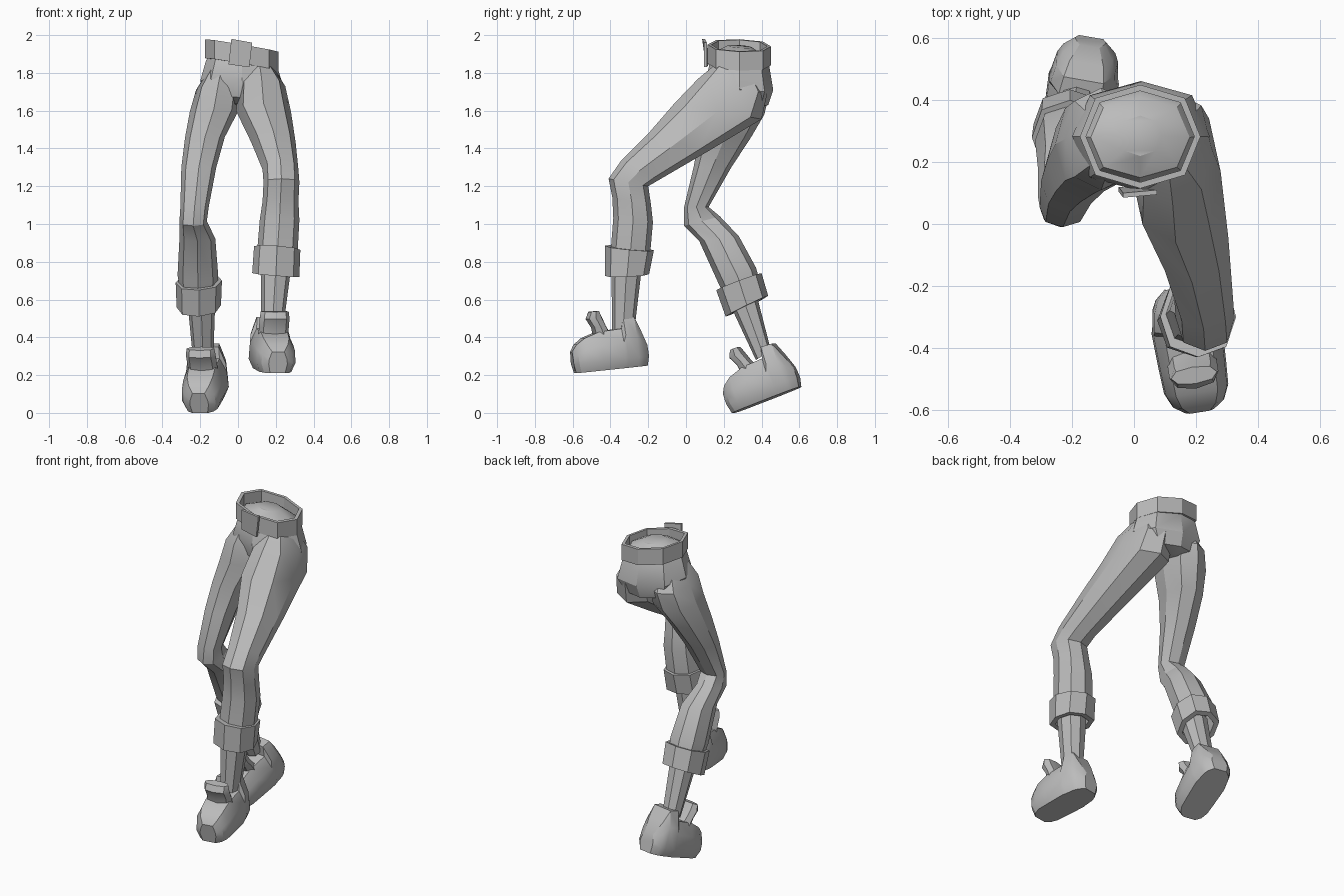
import bpy, bmesh, math
from mathutils import Matrix, Vector

cube = bpy.data.objects.get("Cube")
if cube:
    bpy.data.objects.remove(cube)

grey = bpy.data.materials.new("plain grey")
grey.use_nodes = True
GREY = (0.5, 0.5, 0.5, 1)
grey.diffuse_color = GREY
grey.node_tree.nodes["Principled BSDF"].inputs["Base Color"].default_value = GREY


def skin(name, rings, matrix=Matrix(), closed=False):
    """Bridge a list of equal point rings; cap the ends or close into a band."""
    bm = bmesh.new()
    loops = [[bm.verts.new(matrix @ Vector(p)) for p in r] for r in rings]
    pairs = list(zip(loops, loops[1:]))
    if closed:
        pairs.append((loops[-1], loops[0]))
    else:
        bm.faces.new(loops[0])
        bm.faces.new(loops[-1])
    for a, b in pairs:
        for i in range(len(a)):
            j = (i + 1) % len(a)
            bm.faces.new((a[i], a[j], b[j], b[i]))
    bmesh.ops.recalc_face_normals(bm, faces=bm.faces)
    mesh = bpy.data.meshes.new(name)
    bm.to_mesh(mesh)
    bm.free()
    mesh.materials.append(grey)
    ob = bpy.data.objects.new(name, mesh)
    bpy.context.collection.objects.link(ob)
    bpy.ops.object.select_all(action='DESELECT')
    ob.select_set(True)
    bpy.context.view_layer.objects.active = ob
    bpy.ops.object.shade_smooth_by_angle(angle=math.radians(28))


def ring(x0, x1, yf, zf, yb, zb, tilt=0, grow=0):
    """Octagon between two x limits and a front and a back point."""
    cx, rx = (x0 + x1) / 2, (x1 - x0) / 2 + grow
    front, back = Vector((cx, yf, zf)), Vector((cx, yb, zb))
    mid, half = (front + back) / 2, (back - front) / 2
    half += half.normalized() * grow
    pts = []
    for i in range(8):
        a = math.tau * i / 8
        k = 1.05 if i % 2 else 1
        dx = rx * k * math.cos(a)
        pts.append(mid + Vector((dx, 0, tilt * dx)) + half * k * math.sin(a))
    return pts


def tube(name, rows, matrix=Matrix(), tilt=0):
    skin(name, [ring(*r, tilt=tilt) for r in rows], matrix)


# Pelvis with a domed top inside the belt
tube("pelvis", [
    (-.05, .06, .17, 1.635, .38, 1.61),
    (-.16, .19, .13, 1.67, .435, 1.63),
    (-.2, .245, .105, 1.76, .462, 1.71),
    (-.17, .21, .125, 1.85, .44, 1.84),
    (-.14, .18, .15, 1.91, .41, 1.89),
    (-.05, .09, .22, 1.945, .35, 1.935)], tilt=-.1)

# Belt band and thin buckle plate
low = (-.175, .215, .115, 1.85, .45, 1.84)
top = (-.175, .215, .115, 1.95, .45, 1.94)
skin("belt", [ring(*low, tilt=-.17), ring(*top, tilt=-.17),
              ring(*top, tilt=-.17, grow=-.02), ring(*low, tilt=-.17, grow=-.02)],
     closed=True)
skin("belt_buckle", [[(-.05, y + .01, 1.845), (.06, y, 1.83),
                      (.075, y, 1.96), (-.035, y - .01, 1.98)] for y in (.095, .11)])

# Trouser legs: left strides forward, right trails
tube("left_trouser_leg", [
    (.04, .19, .15, 1.84, .36, 1.81),
    (.0, .25, .065, 1.77, .43, 1.69),
    (-.01, .28, -.06, 1.64, .4, 1.555),
    (.07, .305, -.19, 1.49, .1, 1.375),
    (.13, .32, -.34, 1.34, -.14, 1.235),
    (.135, .325, -.41, 1.24, -.2, 1.2),
    (.13, .32, -.39, 1.14, -.185, 1.1),
    (.115, .325, -.385, 1.03, -.175, 1.01),
    (.10, .315, -.40, .84, -.19, .84)])
tube("right_trouser_leg", [
    (-.15, -.02, .17, 1.84, .37, 1.81),
    (-.222, .01, .11, 1.73, .44, 1.69),
    (-.255, .0, .1, 1.61, .415, 1.58),
    (-.28, -.07, .07, 1.46, .345, 1.46),
    (-.30, -.115, .04, 1.3, .24, 1.3),
    (-.305, -.155, -.01, 1.09, .12, 1.09),
    (-.31, -.165, -.01, .99, .18, 1.04),
    (-.31, -.12, .07, .91, .28, .935),
    (-.32, -.105, .17, .69, .37, .77),
    (-.31, -.11, .20, .63, .39, .70)])


# Rolled cuffs with a recessed underside
def cuff(name, upper, lower, tilt):
    skin(name, [ring(*upper, tilt=tilt, grow=-.03), ring(*upper, tilt=tilt),
                ring(*lower, tilt=tilt), ring(*lower, tilt=tilt, grow=-.03),
                ring(*upper, tilt=tilt, grow=-.05)])


cuff("left_cuff", (.085, .33, -.43, .885, -.17, .86),
     (.075, .325, -.43, .725, -.195, .735), -.08)
cuff("right_cuff", (-.33, -.085, .16, .65, .40, .74),
     (-.325, -.09, .21, .51, .435, .62), .05)

# Bare ankles
tube("left_ankle", [(.12, .28, -.395, .76, -.235, .76),
                    (.125, .23, -.39, .38, -.28, .38)])
tube("right_ankle", [(-.27, -.12, .23, .58, .37, .64),
                     (-.24, -.13, .37, .28, .45, .33)])

# Chunky shoes: sections run from heel to toe (along, half width, height)
SHOE = [(.205, .05, .11), (.175, .085, .19), (.145, .10, .265), (.085, .11, .27),
        (.07, .115, .21), (-.05, .11, .205), (-.13, .105, .18),
        (-.175, .085, .15), (-.2, .05, .115)]


def shoe(side, place, pitch, yaw):
    m = (Matrix.Translation(place) @ Matrix.Rotation(math.radians(yaw), 4, 'Z')
         @ Matrix.Rotation(math.radians(pitch), 4, 'X'))
    sections = []
    for s, w, h in SHOE:
        half = [(.8 * w, 0), (w, .05), (.95 * w, .65 * h), (.65 * w, h)]
        sole = s * .95
        right = [(x, sole if z == 0 else s, z) for x, z in half]
        sections.append(right + [(-x, y, z) for x, y, z in reversed(right)])
    skin(side + "_shoe", sections, m)
    tube(side + "_shoe_tongue", [(-.08, .08, -.075, .18, .02, .19),
                                 (-.08, .08, -.08, .23, .0, .23),
                                 (-.08, .08, -.105, .28, -.015, .275),
                                 (-.075, .075, -.085, .315, -.03, .315)], m)


shoe("left", (.18, -.4, .23), 6, 9)
shoe("right", (-.17, .425, .067), 21, -10)
